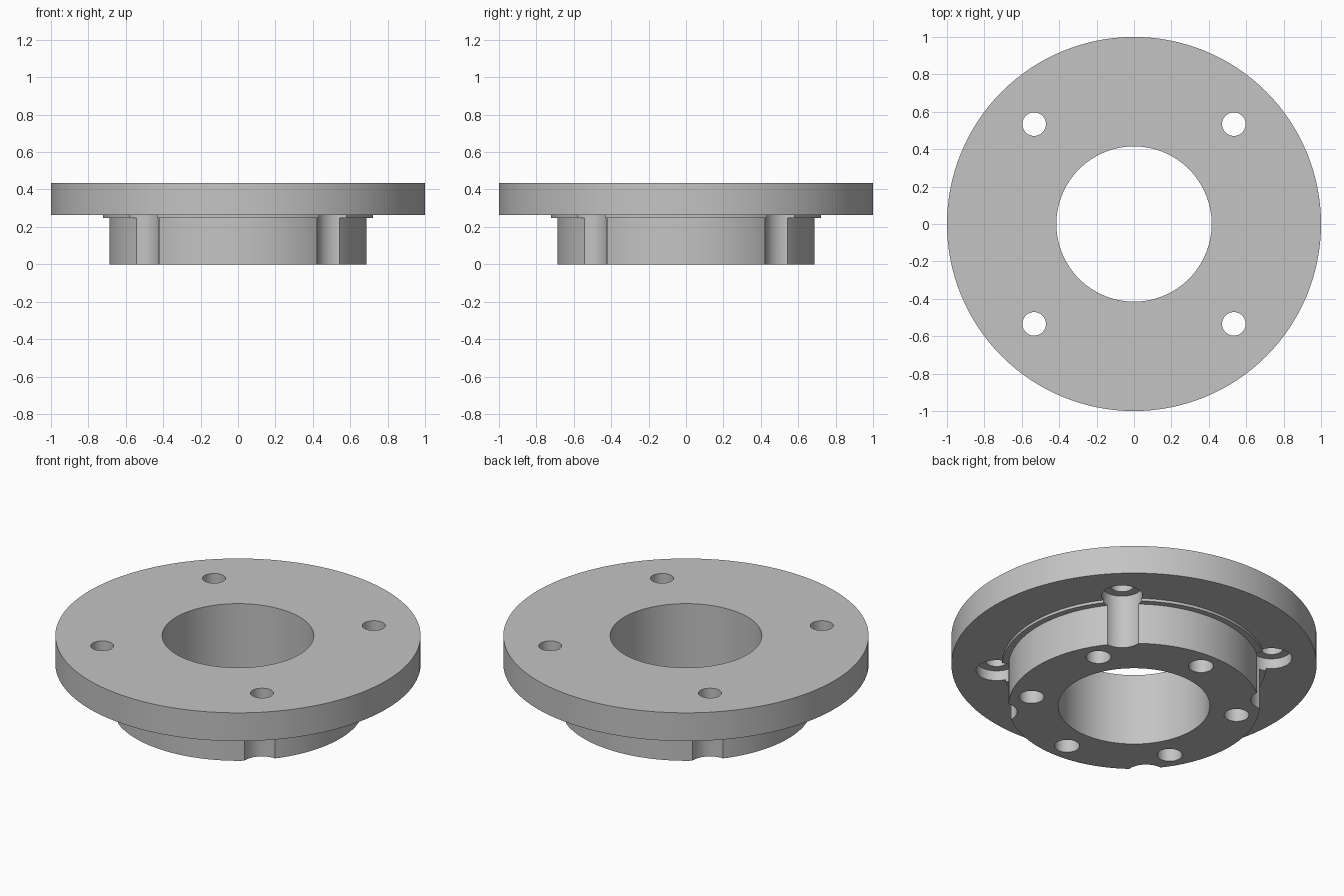
import bpy, bmesh, math
from mathutils import Matrix

old = bpy.data.objects.get("Cube")
if old:
    bpy.data.objects.remove(old, do_unlink=True)

steel = bpy.data.materials.new("light_grey_metal")
steel.use_nodes = True
GREY = (0.55, 0.55, 0.55, 1.0)
steel.diffuse_color = GREY
steel.node_tree.nodes["Principled BSDF"].inputs["Base Color"].default_value = GREY


def revolve(name, profile, sides, places=((0, 0),)):
    """Closed (radius, height) profile turned about z at each place."""
    bm = bmesh.new()
    for px, py in places:
        verts = [bm.verts.new((r, 0, z)) for r, z in profile]
        edges = [bm.edges.new((verts[i - 1], verts[i])) for i in range(len(verts))]
        geom = bmesh.ops.spin(bm, geom=verts + edges, axis=(0, 0, 1), cent=(0, 0, 0),
                              steps=sides, angle=math.tau, use_merge=False)
        # The newest ring belongs to this place, so shift only unmoved vertices
        fresh = [v for v in bm.verts if not v.tag]
        bmesh.ops.transform(bm, matrix=Matrix.Translation((px, py, 0)), verts=fresh)
        for v in fresh:
            v.tag = True
    bmesh.ops.remove_doubles(bm, verts=bm.verts, dist=1e-5)
    bmesh.ops.dissolve_degenerate(bm, edges=bm.edges, dist=1e-6)
    loose = [e for e in bm.edges if not e.link_faces]
    bmesh.ops.delete(bm, geom=loose, context='EDGES')
    bmesh.ops.recalc_face_normals(bm, faces=bm.faces)
    mesh = bpy.data.meshes.new(name)
    bm.to_mesh(mesh)
    bm.free()
    mesh.materials.append(steel)
    obj = bpy.data.objects.new(name, mesh)
    bpy.context.collection.objects.link(obj)
    return obj


def ring(count, radius, start):
    angles = [math.radians(start) + math.tau * i / count for i in range(count)]
    return [(radius * math.cos(a), radius * math.sin(a)) for a in angles]


# Flange disc, thin shoulder and hub with the central bore
BORE, HUB, SHOULDER = 0.415, 0.688, 0.723
flange = revolve("flange", [(BORE, 0), (HUB, 0), (HUB, 0.248), (SHOULDER, 0.248),
                            (SHOULDER, 0.264), (1, 0.264), (1, 0.435), (BORE, 0.435)], 128)

# Through holes with counterbores that also groove the hub
bolt_cutter = revolve("bolt_hole_cutter", [(0, -0.1), (0.112, -0.1), (0.112, 0.325),
                                           (0.063, 0.325), (0.063, 0.6), (0, 0.6)],
                      48, ring(4, 0.755, 45))

# Blind holes in the underside of the hub
blind_cutter = revolve("blind_hole_cutter", [(0, -0.1), (0.068, -0.1), (0.068, 0.25), (0, 0.25)],
                       48, ring(6, 0.57, 30))

bpy.context.view_layer.objects.active = flange
for cutter in (bolt_cutter, blind_cutter):
    cutter.hide_render = True
    mod = flange.modifiers.new(cutter.name, 'BOOLEAN')
    mod.operation = 'DIFFERENCE'
    mod.solver = 'EXACT'
    mod.object = cutter
    bpy.ops.object.modifier_apply(modifier=mod.name)
    bpy.data.objects.remove(cutter, do_unlink=True)

# Smooth round walls, crisp machined edges
bpy.ops.object.select_all(action='DESELECT')
flange.select_set(True)
bpy.ops.object.shade_smooth_by_angle(angle=math.radians(30))
